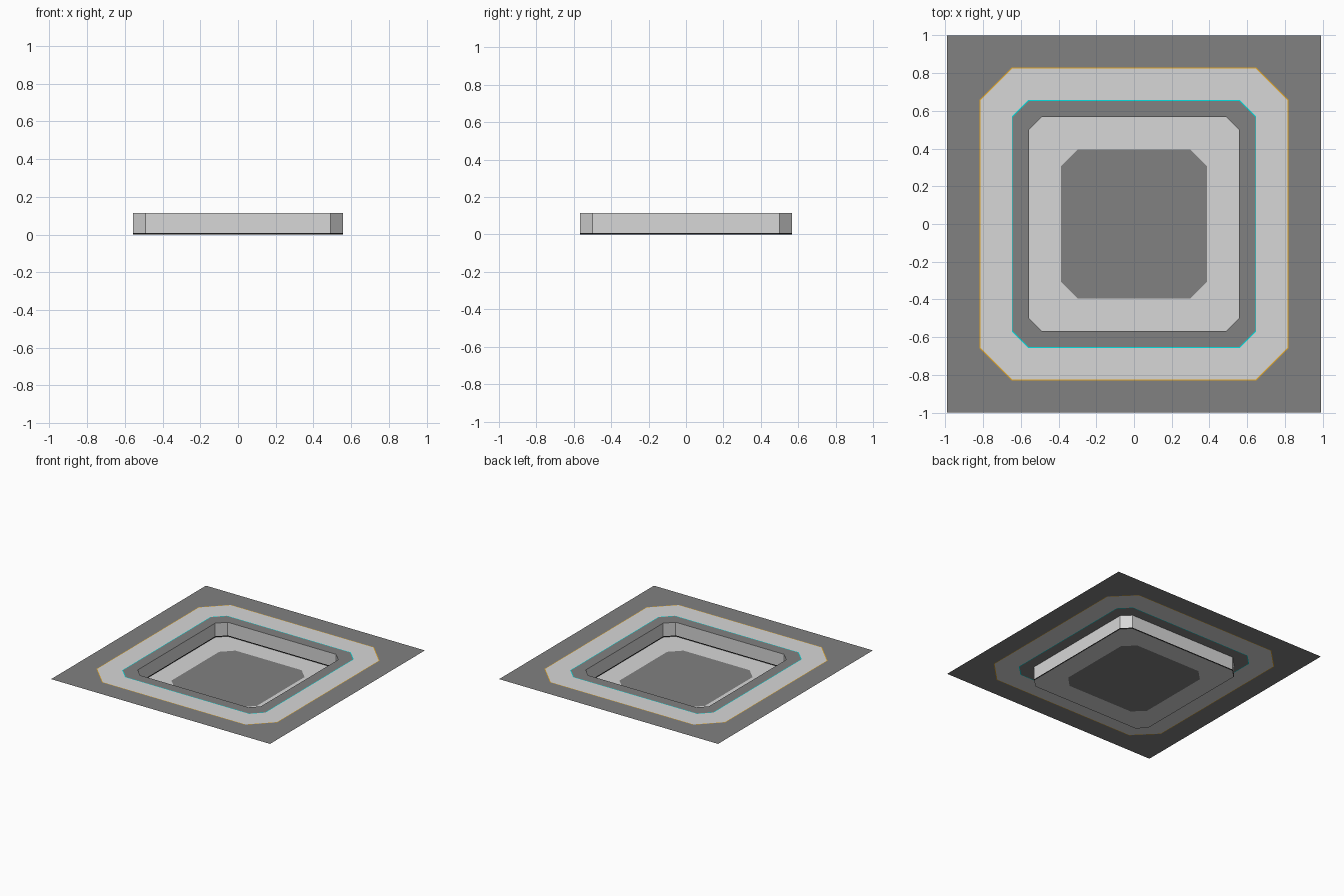
import bpy, bmesh

if "Cube" in bpy.data.objects:
    bpy.data.objects.remove(bpy.data.objects["Cube"])

TOP = 0.115     # height of the flat surround
SEAM = 0.008    # dark seam at the foot of the pit walls
LINE = 0.005    # width of the painted lines


def material(name, rgb):
    m = bpy.data.materials.new(name)
    m.diffuse_color = (*rgb, 1)
    m.use_nodes = True
    m.node_tree.nodes["Principled BSDF"].inputs["Base Color"].default_value = m.diffuse_color
    return m


light = material("light grey", (0.68, 0.68, 0.68))
dark = material("dark grey", (0.22, 0.22, 0.22))
black = material("black", (0.01, 0.01, 0.01))
orange = material("orange", (0.8, 0.4, 0.02))
cyan = material("cyan", (0.0, 0.75, 0.75))


def octagon(x, y, cut, z):
    """Rectangle of half-size x, y with chamfered corners."""
    a, b = x - cut, y - cut
    return [(x, -b, z), (x, b, z), (a, y, z), (-a, y, z),
            (-x, b, z), (-x, -b, z), (-a, -y, z), (a, -y, z)]


def band(name, mat, outer, inner=None):
    """Faces between two outlines, or a filled outline."""
    bm = bmesh.new()
    o = [bm.verts.new(p) for p in outer]
    if inner:
        i = [bm.verts.new(p) for p in inner]
        for k in range(8):
            n = (k + 1) % 8
            bm.faces.new((o[k], o[n], i[n], i[k]))
    else:
        bm.faces.new(o)
    bmesh.ops.remove_doubles(bm, verts=bm.verts, dist=1e-5)
    me = bpy.data.meshes.new(name)
    bm.to_mesh(me)
    bm.free()
    me.materials.append(mat)
    ob = bpy.data.objects.new(name, me)
    bpy.context.collection.objects.link(ob)


# Outlines from the rim inwards
rim = octagon(0.99, 1.0, 0, TOP)
orange_out = octagon(0.818, 0.83, 0.17, TOP)
orange_in = octagon(0.818 - LINE, 0.83 - LINE, 0.168, TOP)
cyan_out = octagon(0.648, 0.658, 0.088, TOP)
cyan_in = octagon(0.648 - LINE, 0.658 - LINE, 0.086, TOP)
pit_top = octagon(0.557, 0.567, 0.067, TOP)
pit_seam = octagon(0.557, 0.567, 0.067, SEAM)
pit_foot = octagon(0.557, 0.567, 0.067, 0)
centre = octagon(0.386, 0.395, 0.087, 0)

# Flat surround
band("outer_border", dark, rim, orange_out)
band("orange_line", orange, orange_out, orange_in)
band("light_walkway", light, orange_in, cyan_out)
band("cyan_line", cyan, cyan_out, cyan_in)
band("pit_edge", dark, cyan_in, pit_top)

# Sunken pit
band("pit_wall", light, pit_top, pit_seam)
band("wall_seam", black, pit_seam, pit_foot)
band("pit_floor", light, pit_foot, centre)
band("floor_centre", dark, centre)
